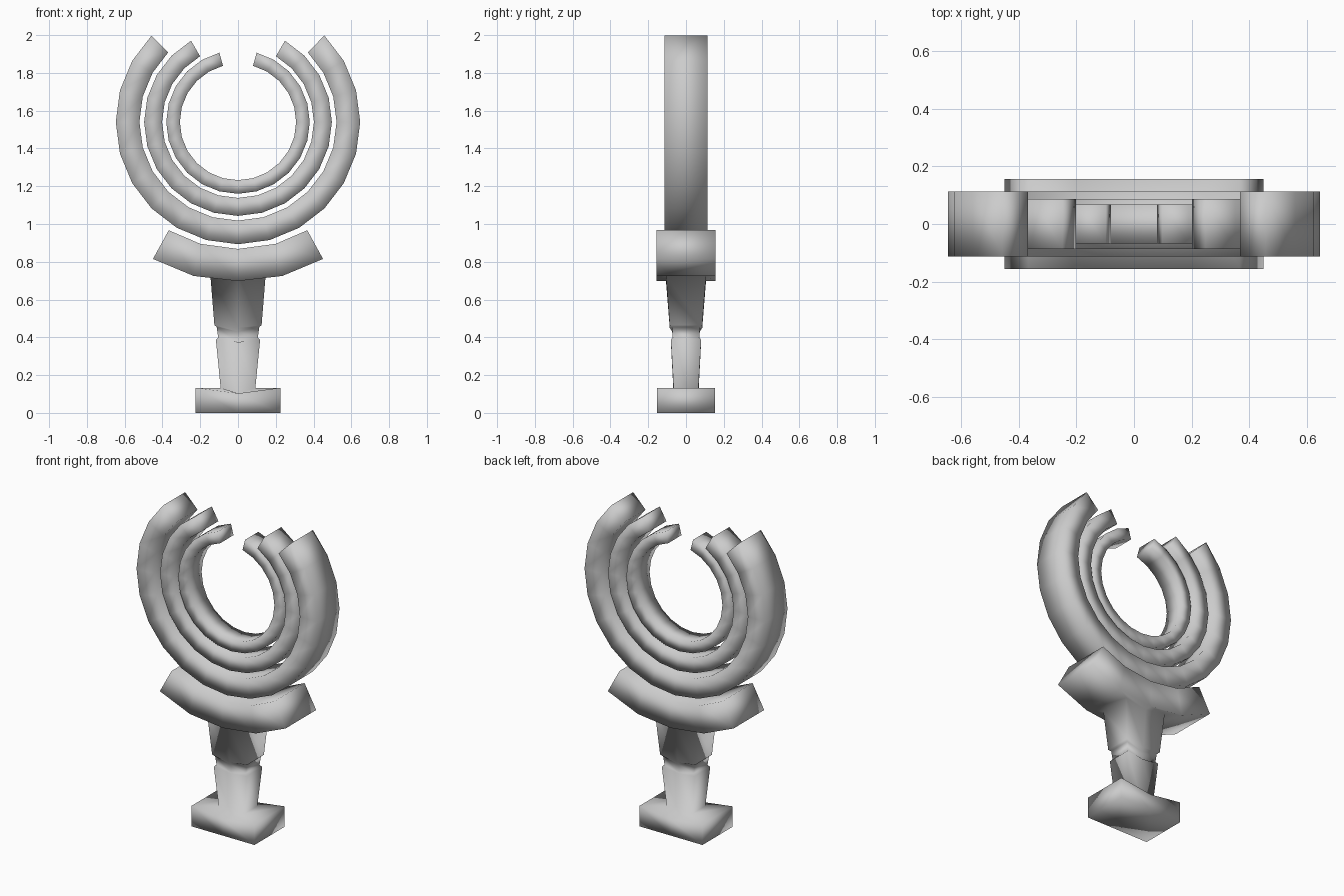
import bpy, bmesh, math

if "Cube" in bpy.data.objects:
    bpy.data.objects.remove(bpy.data.objects["Cube"])

grey = bpy.data.materials.new("light grey")
grey.diffuse_color = (0.6, 0.6, 0.6, 1)
grey.use_nodes = True
grey.node_tree.nodes["Principled BSDF"].inputs["Base Color"].default_value = grey.diffuse_color
CZ = 1.54  # centre height of the rings


def finish(name, bm):
    bmesh.ops.recalc_face_normals(bm, faces=bm.faces)
    for f in bm.faces:
        f.smooth = True
    me = bpy.data.meshes.new(name)
    bm.to_mesh(me)
    bm.free()
    me.materials.append(grey)
    ob = bpy.data.objects.new(name, me)
    bpy.context.collection.objects.link(ob)


def sweep(bm, outer, inner, depth, open_bottom=()):
    """Box-section bar through matching outer and inner (x, z) points."""
    secs = []
    for (xo, zo), (xi, zi) in zip(outer, inner):
        pts = [(xo, -depth, zo), (xo, depth, zo), (xi, depth, zi), (xi, -depth, zi)]
        secs.append([bm.verts.new(p) for p in pts])
    for i in range(len(secs) - 1):
        a, b = secs[i], secs[i + 1]
        for k in range(4):
            if k == 0 and i in open_bottom:
                continue
            j = (k + 1) % 4
            bm.faces.new((a[k], a[j], b[j], b[k]))
    bm.faces.new(secs[0])
    bm.faces.new(secs[-1])
    return secs


def arc(r, half, n):
    angles = [math.radians(-half + 2 * half * i / n) for i in range(n + 1)]
    return [(r * math.sin(a), CZ - r * math.cos(a)) for a in angles]


# Three nested open rings
for name, ro, ri, half, depth in (("outer_ring", 0.647, 0.522, 135, 0.113),
                                  ("middle_ring", 0.497, 0.402, 150, 0.087),
                                  ("inner_ring", 0.38, 0.308, 165, 0.068)):
    bm = bmesh.new()
    n = round(half / 7.5)
    sweep(bm, arc(ro, half, n), arc(ri, half, n), depth)
    finish(name, bm)

# Cradle, stem and base as one continuous skin
bm = bmesh.new()
outer = [(-0.45, 0.815), (-0.235, 0.725), (0, 0.698), (0.235, 0.725), (0.45, 0.815)]
inner = [(-0.367, 0.967), (-0.2, 0.895), (0, 0.868), (0.2, 0.895), (0.367, 0.967)]
s = sweep(bm, outer, inner, 0.156, open_bottom=(1, 2))
loop = [s[1][0], s[2][0], s[3][0], s[3][1], s[2][1], s[1][1]]

# Loops down the stem: half width, half depth, side height, middle height
for w, d, z, zm in ((0.146, 0.106, 0.725, 0.698),
                    (0.125, 0.086, 0.465, 0.45),
                    (0.113, 0.073, 0.455, 0.43),
                    (0.105, 0.070, 0.40, 0.375),
                    (0.117, 0.080, 0.387, 0.375),
                    (0.092, 0.066, 0.133, 0.103),
                    (0.225, 0.153, 0.133, 0.103),
                    (0.225, 0.153, 0.0, 0.0)):
    new = [bm.verts.new(p) for p in ((-w, -d, z), (0, -d, zm), (w, -d, z),
                                     (w, d, z), (0, d, zm), (-w, d, z))]
    for k in range(6):
        j = (k + 1) % 6
        bm.faces.new((loop[k], loop[j], new[j], new[k]))
    loop = new
bm.faces.new((loop[0], loop[1], loop[4], loop[5]))
bm.faces.new((loop[1], loop[2], loop[3], loop[4]))
finish("cradle_stem_and_base", bm)
